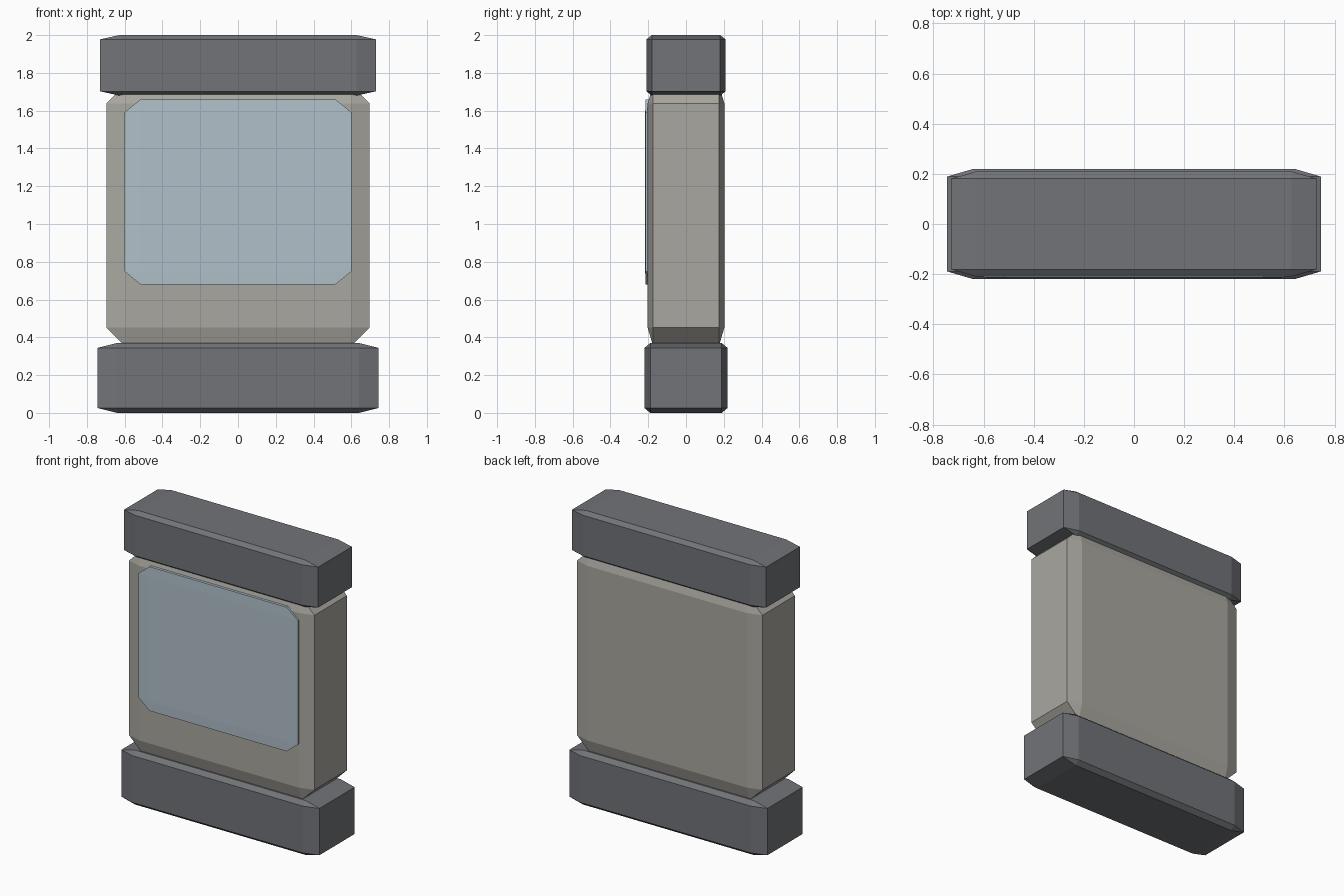
import bpy
import bmesh
from mathutils import Vector

old = bpy.data.objects.get("Cube")
if old:
    bpy.data.objects.remove(old, do_unlink=True)


def make_material(name, rgb):
    mat = bpy.data.materials.new(name)
    mat.use_nodes = True
    mat.diffuse_color = (*rgb, 1)
    mat.node_tree.nodes["Principled BSDF"].inputs["Base Color"].default_value = (*rgb, 1)
    return mat


def chamfered_block(name, low, high, mat, chamfer=0.07):
    """Bevel a unit cube, then stretch it so the chamfer scales with each axis."""
    low, high = Vector(low), Vector(high)
    bm = bmesh.new()
    bmesh.ops.create_cube(bm, size=1)
    bmesh.ops.bevel(bm, geom=bm.edges[:], offset=chamfer, segments=1,
                    affect='EDGES', clamp_overlap=True)
    bmesh.ops.scale(bm, vec=high - low, verts=bm.verts)
    bmesh.ops.translate(bm, vec=(low + high) / 2, verts=bm.verts)
    bmesh.ops.recalc_face_normals(bm, faces=bm.faces)
    mesh = bpy.data.meshes.new(name)
    bm.to_mesh(mesh)
    bm.free()
    mesh.materials.append(mat)
    obj = bpy.data.objects.new(name, mesh)
    bpy.context.collection.objects.link(obj)
    return obj


dark = make_material("dark grey", (0.165, 0.172, 0.187))
beige = make_material("warm grey", (0.40, 0.39, 0.35))
glass = make_material("pale blue", (0.435, 0.53, 0.59))

# Foot, case and cap, stacked
chamfered_block("base", (-0.745, -0.22, 0), (0.745, 0.22, 0.37), dark)
chamfered_block("body", (-0.697, -0.203, 0.355), (0.697, 0.203, 1.735), beige)
chamfered_block("cap", (-0.73, -0.21, 1.68), (0.73, 0.21, 2), dark)

# Screen on the front of the case
chamfered_block("screen", (-0.6, -0.216, 0.68), (0.6, -0.19, 1.66), glass)
